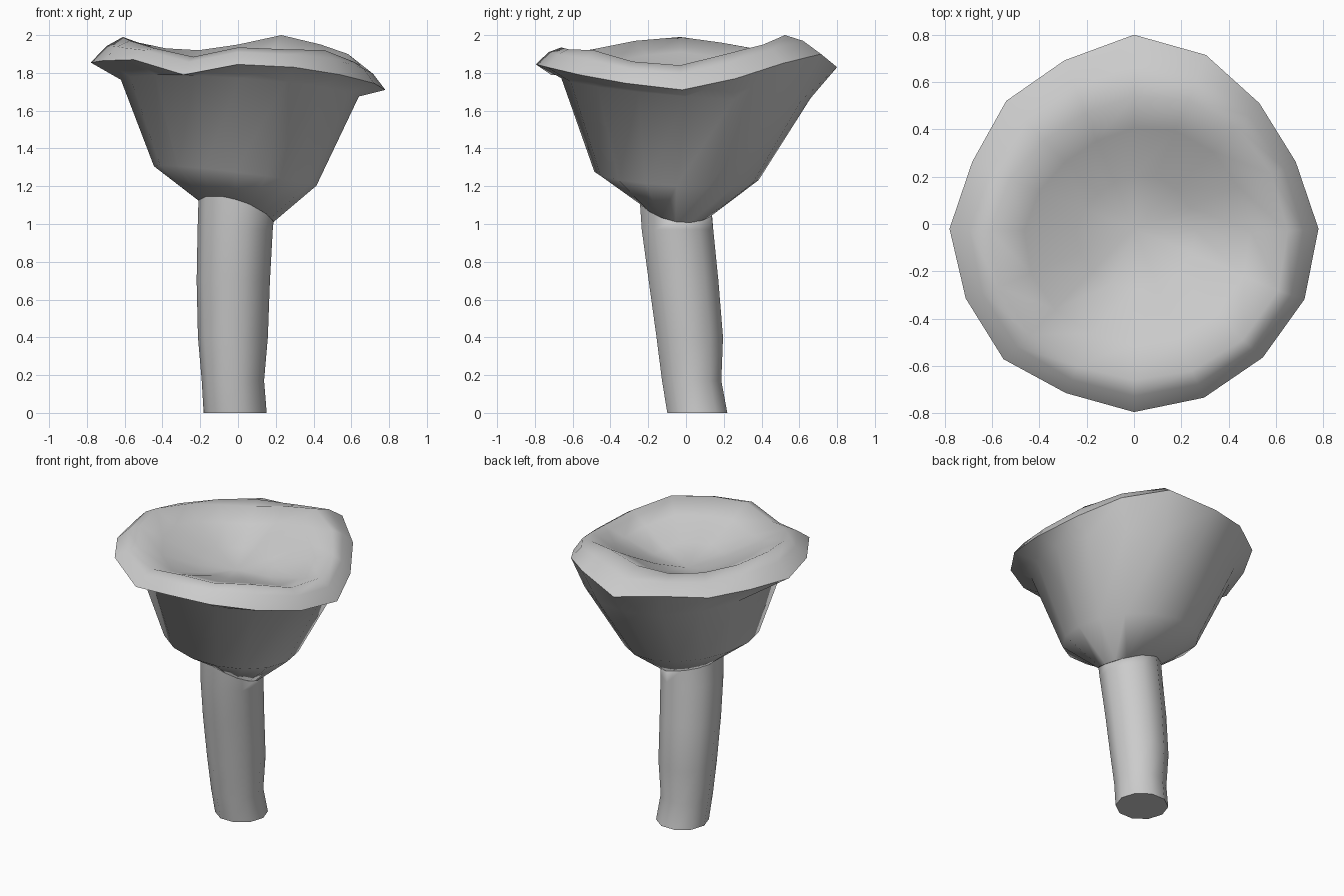
import bpy
import bmesh
from math import cos, sin, tau, radians
from mathutils import Vector

if "Cube" in bpy.data.objects:
    bpy.data.objects.remove(bpy.data.objects["Cube"], do_unlink=True)

# One plain grey for the whole mushroom
grey = bpy.data.materials.new("plain grey")
grey.use_nodes = True
colour = (0.6, 0.6, 0.6, 1)
grey.diffuse_color = colour
grey.node_tree.nodes["Principled BSDF"].inputs["Base Color"].default_value = colour

SIDES = 16
STEM_SIDES = 10


def oval(cx, cy, rx, ry, height, sides=SIDES):
    """Oval ring whose height follows a function of x and y."""
    points = []
    for i in range(sides):
        a = tau * i / sides
        x, y = cx + rx * cos(a), cy + ry * sin(a)
        points.append(Vector((x, y, height(x, y))))
    return points


def wavy(cx, cy, radii, heights):
    """Uneven ring with its own radius and height at each corner."""
    points = []
    for i, (r, z) in enumerate(zip(radii, heights)):
        a = tau * i / len(radii)
        points.append(Vector((cx + r * cos(a), cy + r * sin(a), z)))
    return points


def loft(name, rings, end_points, sharp):
    """Skin the rings in order; close each end with a fan to a point."""
    bm = bmesh.new()
    loops = [[bm.verts.new(p) for p in r] for r in rings]
    n = len(loops[0])
    for low, high in zip(loops, loops[1:]):
        for i in range(n):
            j = (i + 1) % n
            bm.faces.new((low[i], low[j], high[j], high[i]))
    for loop, point in zip((loops[0], loops[-1]), end_points):
        tip = bm.verts.new(point)
        for i in range(n):
            bm.faces.new((loop[i], loop[(i + 1) % n], tip))
    bmesh.ops.recalc_face_normals(bm, faces=bm.faces)
    mesh = bpy.data.meshes.new(name)
    bm.to_mesh(mesh)
    bm.free()
    mesh.materials.append(grey)
    obj = bpy.data.objects.new(name, mesh)
    bpy.context.collection.objects.link(obj)
    bpy.ops.object.select_all(action="DESELECT")
    obj.select_set(True)
    bpy.context.view_layer.objects.active = obj
    bpy.ops.object.shade_smooth_by_angle(angle=radians(sharp))


def collar_height(x, y):
    return 1.085 - 0.3 * x - 0.7 * x * x - 0.17 * y


# Cap underside
collar = oval(-0.01, -0.055, 0.2, 0.2, collar_height)
belly = oval(-0.015, -0.05, 0.43, 0.435, lambda x, y: 1.25 - 0.12 * x - 0.05 * y)
shoulder = oval(0.01, 0, 0.63, 0.66, lambda x, y: 1.72 - 0.07 * x - 0.08 * y)

# Cap lip: rim and crest, counter-clockwise from +x
rim_r = [0.78, 0.74, 0.75, 0.795, 0.82, 0.77, 0.764, 0.74,
         0.78, 0.77, 0.78, 0.752, 0.775, 0.773, 0.77, 0.78]
rim_z = [1.71, 1.77, 1.85, 1.90, 1.83, 1.87, 1.86, 1.86,
         1.855, 1.865, 1.87, 1.79, 1.845, 1.83, 1.79, 1.745]
crest_r = [0.65, 0.63, 0.62, 0.6, 0.57, 0.54, 0.54, 0.57,
           0.61, 0.62, 0.62, 0.62, 0.63, 0.64, 0.65, 0.66]
crest_z = [1.84, 1.90, 1.95, 2.0, 1.95, 1.92, 1.93, 1.96,
           1.99, 1.97, 1.93, 1.885, 1.935, 1.925, 1.92, 1.86]
rim = wavy(0, -0.02, rim_r, rim_z)
crest = wavy(0, -0.03, crest_r, crest_z)
lip = [a.lerp(b, 0.5) + Vector((0, 0, 0.02)) for a, b in zip(rim, crest)]

# Shallow bowl sinking from the crest towards the floor
floor = Vector((0, -0.02, 1.72))
bowl_outer = [c.lerp(floor, 0.24) - Vector((0, 0, 0.015)) for c in crest]
bowl_inner = [c.lerp(floor, 0.6) - Vector((0, 0, 0.025)) for c in crest]
loft("cap", [collar, belly, shoulder, rim, lip, crest, bowl_outer, bowl_inner],
     [(-0.01, -0.055, 1.1), floor], 60)

# Stem: leaning tube that flares a little at the foot and meets the collar
stem_sections = [(-0.015, 0.06, 0.167, 0), (-0.027, 0.03, 0.165, 0.17),
                 (-0.027, 0.02, 0.185, 0.4), (-0.025, -0.013, 0.194, 0.7),
                 (-0.015, -0.045, 0.199, 0.97)]
stem = [oval(x, y, r, r, lambda px, py, z=z: z, STEM_SIDES)
        for x, y, r, z in stem_sections]
stem.append(oval(-0.01, -0.055, 0.199, 0.199,
                 lambda x, y: collar_height(x, y) + 0.01, STEM_SIDES))
loft("stem", stem, [(-0.015, 0.06, 0), (-0.01, -0.055, 1.1)], 75)
